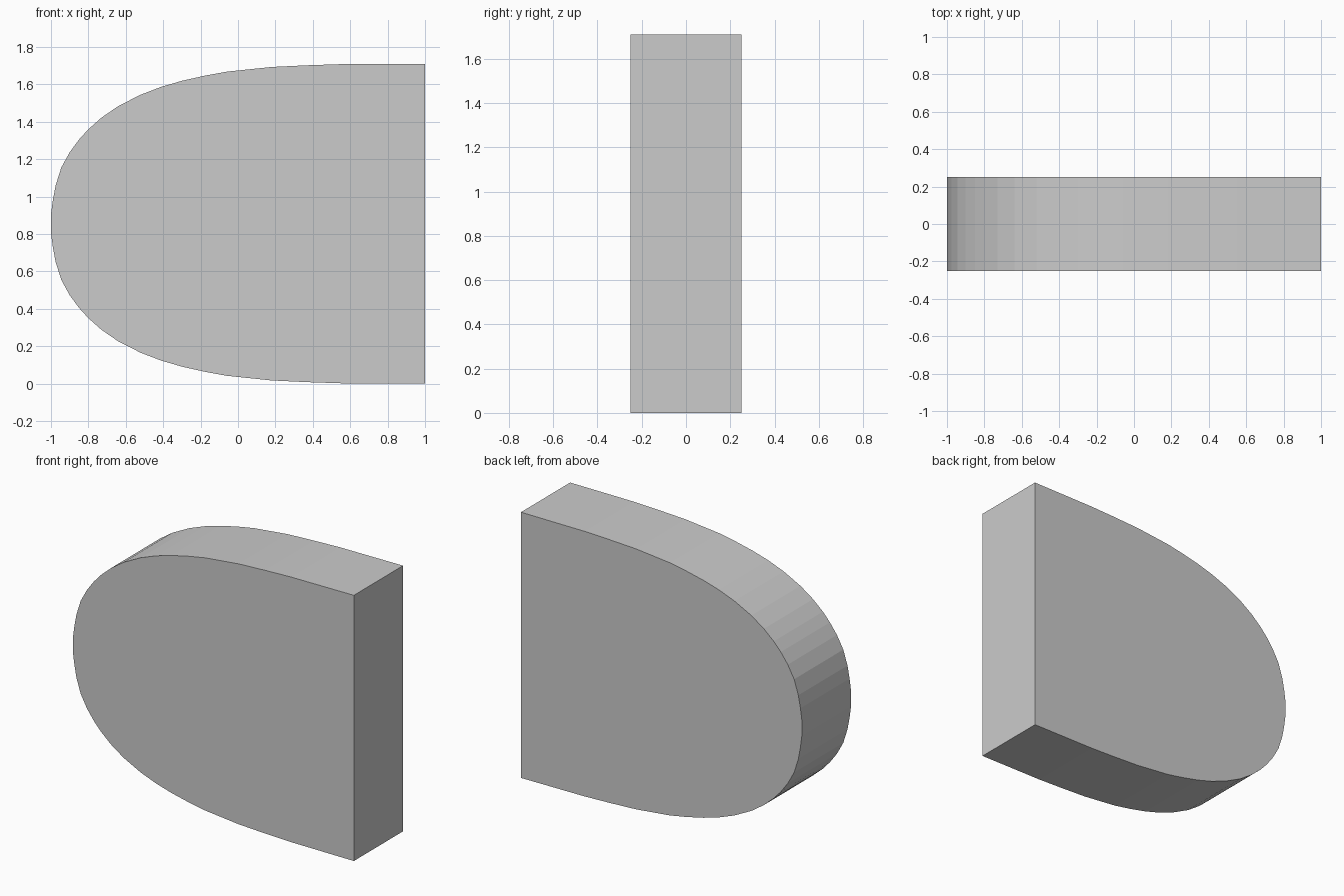
import bpy
import bmesh

if "Cube" in bpy.data.objects:
    bpy.data.objects.remove(bpy.data.objects["Cube"])

HALF_DEPTH = 0.25
MID_Z = 0.855

# Upper half of the rounded outline: (x, height above the centre line)
upper = [(1.0, 0.855), (0.55, 0.853), (0.37, 0.847), (0.18, 0.838),
         (-0.06, 0.813), (-0.18, 0.791), (-0.30, 0.764), (-0.41, 0.732),
         (-0.52, 0.690), (-0.64, 0.629), (-0.73, 0.567), (-0.80, 0.505),
         (-0.85, 0.450), (-0.90, 0.382), (-0.945, 0.300), (-0.975, 0.205),
         (-0.99, 0.125), (-1.0, 0.050)]

# Mirror to close the outline
outline = upper + [(x, -h) for x, h in reversed(upper)]

# Fill the outline and extrude it through the depth
bm = bmesh.new()
face = bm.faces.new([bm.verts.new((x, -HALF_DEPTH, MID_Z + h)) for x, h in outline])
result = bmesh.ops.extrude_face_region(bm, geom=[face], use_keep_orig=True)
moved = [v for v in result["geom"] if isinstance(v, bmesh.types.BMVert)]
bmesh.ops.translate(bm, verts=moved, vec=(0, 2 * HALF_DEPTH, 0))
bmesh.ops.recalc_face_normals(bm, faces=bm.faces[:])

mesh = bpy.data.meshes.new("rounded_block")
bm.to_mesh(mesh)
bm.free()
bpy.context.collection.objects.link(bpy.data.objects.new("rounded_block", mesh))
